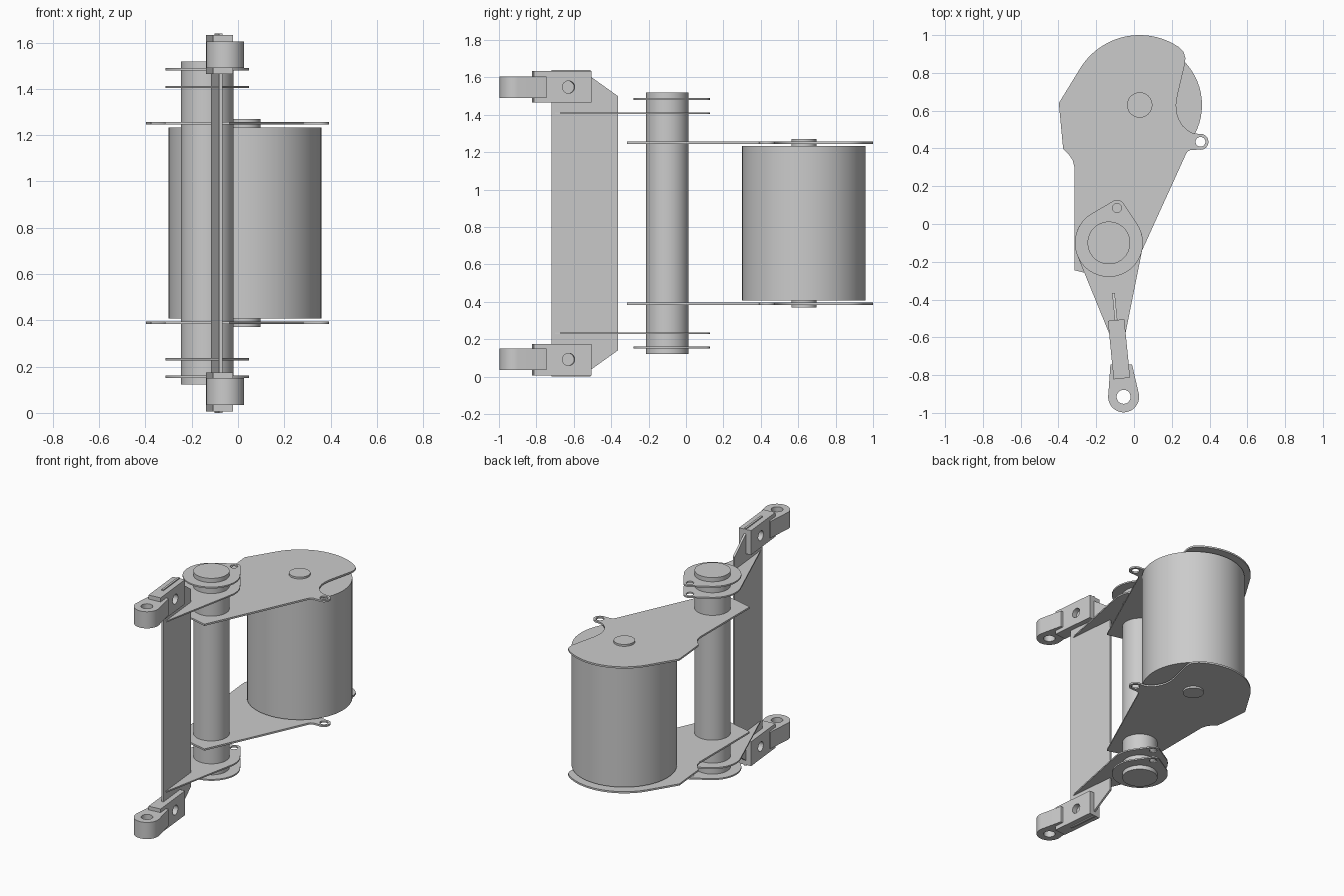
import bpy
import bmesh
from math import sin, cos, radians
from mathutils import Matrix, Vector

HEIGHT = 1.64
POST = (-0.133, -0.1)
ROLLER = (0.03, 0.63)

cube = bpy.data.objects.get("Cube")
if cube:
    bpy.data.objects.remove(cube, do_unlink=True)


def arc(center, r, start, end, n=24):
    """Points along an arc, angles in degrees."""
    angles = [radians(start + (end - start) * i / n) for i in range(n + 1)]
    return [(center[0] + r * cos(a), center[1] + r * sin(a)) for a in angles]


def circle(center, r, n=32):
    return arc(center, r, 0, 360, n)[:-1]


def smooth(obj):
    bpy.ops.object.select_all(action="DESELECT")
    obj.select_set(True)
    bpy.context.view_layer.objects.active = obj
    bpy.ops.object.shade_smooth_by_angle(angle=radians(30))


def plate(name, outline, thickness, matrix, holes=()):
    """Filled outline with holes, extruded equally to both sides."""
    curve = bpy.data.curves.new(name, "CURVE")
    curve.dimensions = "2D"
    curve.fill_mode = "BOTH"
    curve.extrude = thickness / 2
    for loop in (outline, *holes):
        spline = curve.splines.new("POLY")
        spline.points.add(len(loop) - 1)
        for point, (x, y) in zip(spline.points, loop):
            point.co = (x, y, 0, 1)
        spline.use_cyclic_u = True
    obj = bpy.data.objects.new(name, curve)
    bpy.context.collection.objects.link(obj)
    obj.matrix_world = matrix
    bpy.ops.object.select_all(action="DESELECT")
    obj.select_set(True)
    bpy.context.view_layer.objects.active = obj
    bpy.ops.object.convert(target="MESH")
    obj = bpy.context.object
    bm = bmesh.new()
    bm.from_mesh(obj.data)
    bmesh.ops.remove_doubles(bm, verts=bm.verts, dist=0.0001)
    bmesh.ops.recalc_face_normals(bm, faces=bm.faces)
    bm.to_mesh(obj.data)
    bm.free()
    smooth(obj)
    return obj


def cylinder(name, center, r, z0, z1):
    bpy.ops.mesh.primitive_cylinder_add(
        vertices=64, radius=r, depth=z1 - z0, location=(*center, (z0 + z1) / 2))
    bpy.context.object.name = name
    smooth(bpy.context.object)


# Roller, its shaft and the pivot post
cylinder("roller", ROLLER, 0.33, 0.407, HEIGHT - 0.407)
cylinder("roller_shaft", ROLLER, 0.067, 0.37, HEIGHT - 0.37)
cylinder("pivot_post", POST, 0.113, 0.122, HEIGHT - 0.122)

# Roller plate outline: tail, small eyelet, concave cut-out, round head, shoulder
eyelet = (0.352, 0.435)
roller_plate = (
    [(-0.315, -0.245), (-0.037, -0.315), (0.275, 0.37), (0.285, 0.385), (0.3, 0.392)]
    + arc(eyelet, 0.042, -100, 100)
    + [(0.31, 0.482), (0.285, 0.495), (0.26, 0.518), (0.238, 0.552), (0.226, 0.59),
       (0.223, 0.63), (0.23, 0.68), (0.27, 0.85), (0.272, 0.88), (0.262, 0.912)]
    + arc(ROLLER, 0.37, 56, 148, 32)
    + [(-0.398, 0.64), (-0.375, 0.397), (-0.348, 0.372), (-0.325, 0.338), (-0.315, 0.3)])

# Lug shared by the washers and the link arms
lug = (-0.09, 0.085)
lug_arc = arc(lug, 0.042, 34, 119, 12)
washer = lug_arc + arc(POST, 0.18, 119, 394, 48)
link_arm = (lug_arc + arc(POST, 0.18, 119, 202)
            + [(-0.08, -0.705), (-0.07, -0.705)] + arc(POST, 0.18, -11, 34, 12))

# Hinge eye outline
eye = (-0.055, -0.915)
hinge_eye = arc(eye, 0.082, 170, 372, 32) + [(-0.01, -0.745), (-0.125, -0.745)]

# Upright frame: local x runs towards the back, local y points up
along = Vector((-0.0986, 1, 0)).normalized()
up = Vector((0, 0, 1))
across = along.cross(up)
upright = Matrix((along, up, across)).transposed().to_4x4()
upright.translation = (-0.145, 0, 0)

# Upright bar with chamfered back corners
bar = [(-0.723, 0), (-0.513, 0), (-0.513, 0.036), (-0.367, 0.14)]
bar += [(x, HEIGHT - z) for x, z in reversed(bar)]
plate("upright_bar", bar, 0.014, upright)

# Parts repeated at the bottom and top
for side in ("lower", "upper"):
    def level(z):
        return z if side == "lower" else HEIGHT - z

    def flat(z):
        return Matrix.Translation((0, 0, level(z)))

    plate(side + "_roller_plate", roller_plate, 0.012, flat(0.389), [circle(eyelet, 0.026)])
    plate(side + "_link_arm", link_arm, 0.01, flat(0.232), [circle(lug, 0.024)])
    plate(side + "_washer", washer, 0.01, flat(0.156), [circle(lug, 0.024)])
    plate(side + "_hinge_eye", hinge_eye, 0.115, flat(0.0925), [circle(eye, 0.037)])
    z0, z1 = level(0.007), level(0.175)
    block = [(-0.822, z0), (-0.511, z0), (-0.511, z1), (-0.822, z1)]
    plate(side + "_clamp_block", block, 0.087, upright,
          [circle((-0.635, level(0.092)), 0.033)])
